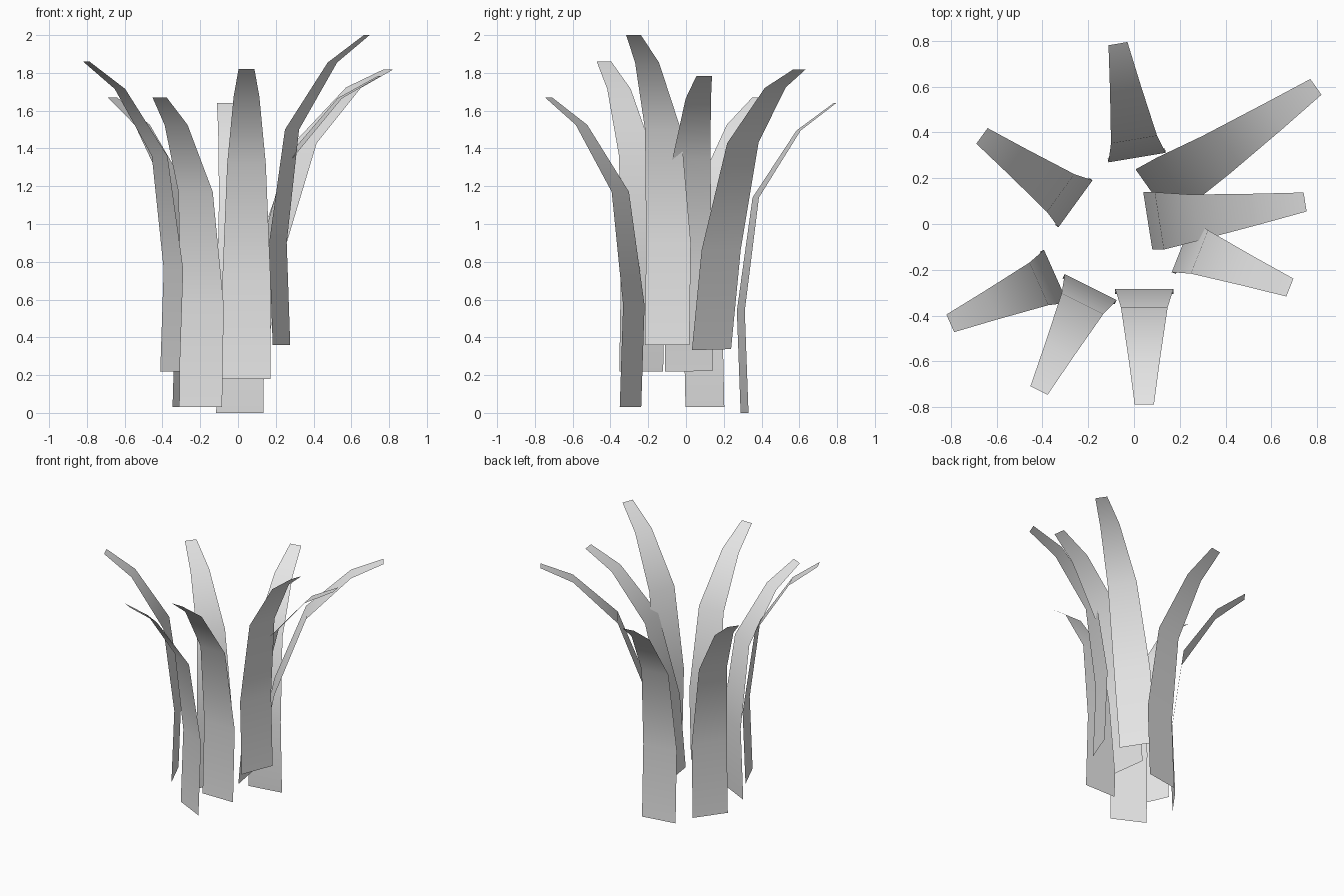
import bpy
import bmesh
from math import radians
from mathutils import Matrix

cube = bpy.data.objects.get("Cube")
if cube:
    bpy.data.objects.remove(cube, do_unlink=True)

# One pale grey for every blade
grey = bpy.data.materials.new("pale_grey")
grey.use_nodes = True
colour = (0.8, 0.8, 0.8, 1)
grey.diffuse_color = colour
grey.node_tree.nodes["Principled BSDF"].inputs["Base Color"].default_value = colour

# Blade shape: outward reach, height, half width
PROFILE = [(0, 0, 0.127), (-0.02, 0.54, 0.127), (0.06, 1.14, 0.102),
           (0.29, 1.495, 0.068), (0.485, 1.64, 0.042)]


def make_blade(name, base, heading, tilt=0, roll=0):
    """Flat tapering strip that bends outward along its heading."""
    bm = bmesh.new()
    rows = [[bm.verts.new((r, side * w, h)) for side in (-1, 1)]
            for r, h, w in PROFILE]
    for (a, b), (d, c) in zip(rows, rows[1:]):
        bm.faces.new((a, d, c, b)).smooth = True
    place = (Matrix.Translation(base)
             @ Matrix.Rotation(radians(heading), 4, 'Z')
             @ Matrix.Rotation(radians(tilt), 4, 'Y')
             @ Matrix.Rotation(radians(roll), 4, 'X'))
    bm.transform(place)
    mesh = bpy.data.meshes.new(name)
    bm.to_mesh(mesh)
    bm.free()
    mesh.materials.append(grey)
    bpy.context.collection.objects.link(bpy.data.objects.new(name, mesh))


# Ring of upright blades
make_blade("back_blade", (0.01, 0.31, 0), 99.5)
make_blade("front_blade", (0.045, -0.305, 0.18), 270)
make_blade("front_right_blade", (-0.198, -0.294, 0.03), 243.4)
make_blade("right_blade", (-0.36, -0.237, 0.22), 204)
make_blade("back_right_blade", (-0.272, 0.1, 0.03), 144)
make_blade("front_left_blade", (0.23, -0.1, 0.36), -21.5)

# Two blades leaning further out
make_blade("left_blade", (0.06, 0.015, 0.22), 9.1, 7.4, 1)
make_blade("back_left_blade", (0.08, 0.135, 0.335), 35.5, 13.4, 1.3)
